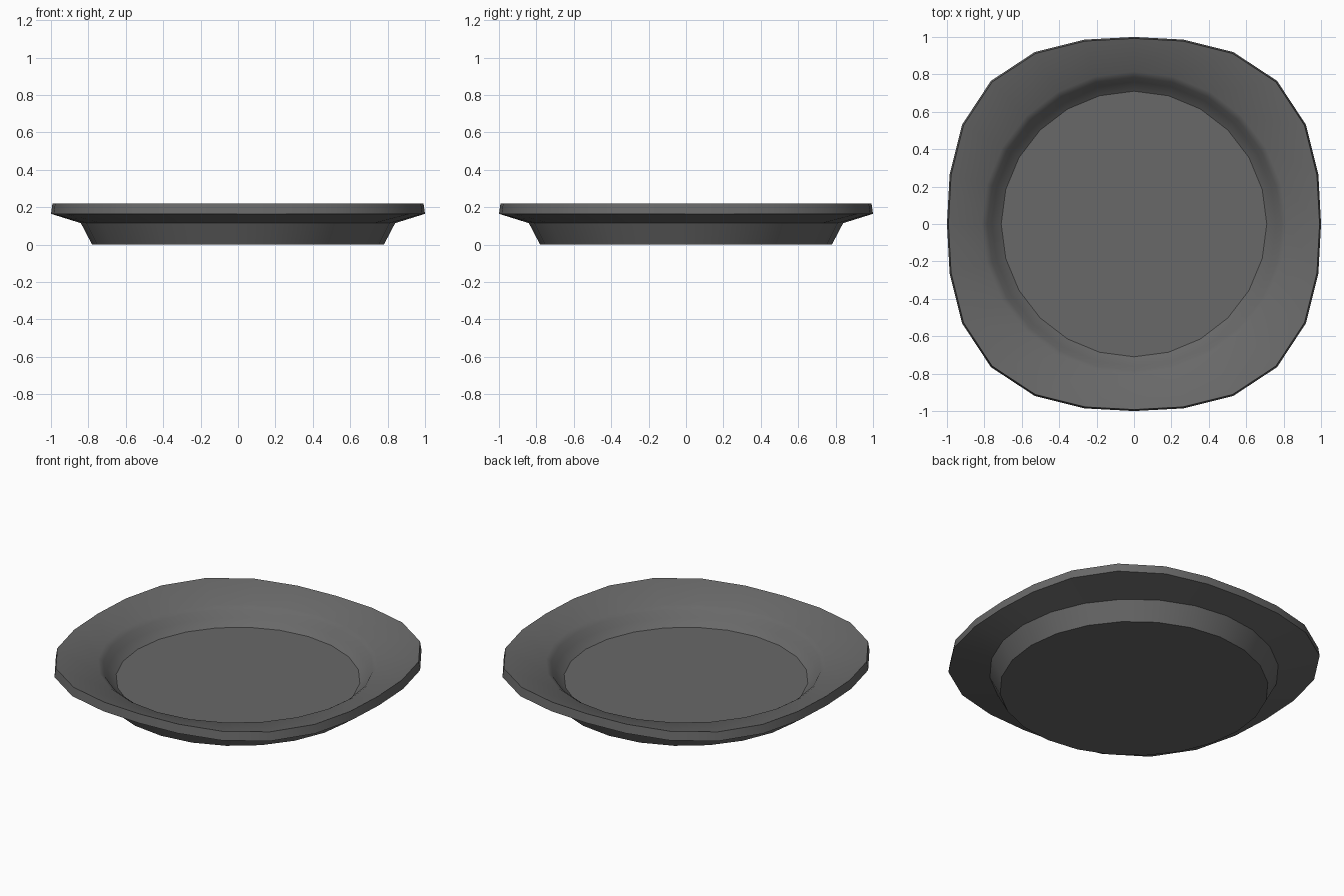
import bpy, bmesh, math

cube = bpy.data.objects.get("Cube")
if cube:
    bpy.data.objects.remove(cube, do_unlink=True)

SEGMENTS = 24

# Dark stoneware colour
mat = bpy.data.materials.new("dark_grey_glaze")
mat.use_nodes = True
colour = (0.14, 0.14, 0.14, 1.0)
mat.diffuse_color = colour
mat.node_tree.nodes["Principled BSDF"].inputs["Base Color"].default_value = colour

# Cross-section (radius, height, corner bulge), from the foot round to the dish floor
profile = [
    (0.78, 0.0, 0.0),       # foot
    (0.84, 0.115, 0.0),     # top of foot wall
    (1.0, 0.165, 0.082),    # rim, lower edge
    (0.992, 0.22, 0.082),   # rim, upper edge
    (0.815, 0.165, 0.0),    # rounded lip
    (0.785, 0.145, 0.0),
    (0.76, 0.105, 0.0),
    (0.71, 0.067, 0.0),     # dish floor edge
]


def add_ring(bm, radius, height, bulge):
    """Ring of points; bulge pushes the four diagonals out to a squarish outline."""
    ring = []
    for i in range(SEGMENTS):
        a = math.tau * i / SEGMENTS
        r = radius * (1 + bulge * math.sin(2 * a) ** 2)
        ring.append(bm.verts.new((r * math.cos(a), r * math.sin(a), height)))
    return ring


bm = bmesh.new()
rings = [add_ring(bm, *p) for p in profile]

# Walls between neighbouring rings
for low, high in zip(rings, rings[1:]):
    for i in range(SEGMENTS):
        j = (i + 1) % SEGMENTS
        bm.faces.new((low[i], low[j], high[j], high[i]))

# Underside and dish floor
bm.faces.new(list(reversed(rings[0])))
bm.faces.new(rings[-1])
bmesh.ops.recalc_face_normals(bm, faces=bm.faces)

mesh = bpy.data.meshes.new("plate")
bm.to_mesh(mesh)
bm.free()
mesh.materials.append(mat)
plate = bpy.data.objects.new("plate", mesh)
bpy.context.collection.objects.link(plate)

# Soft walls with crisp floor and rim edges
bpy.ops.object.select_all(action='DESELECT')
plate.select_set(True)
bpy.context.view_layer.objects.active = plate
bpy.ops.object.shade_smooth_by_angle(angle=math.radians(30))
